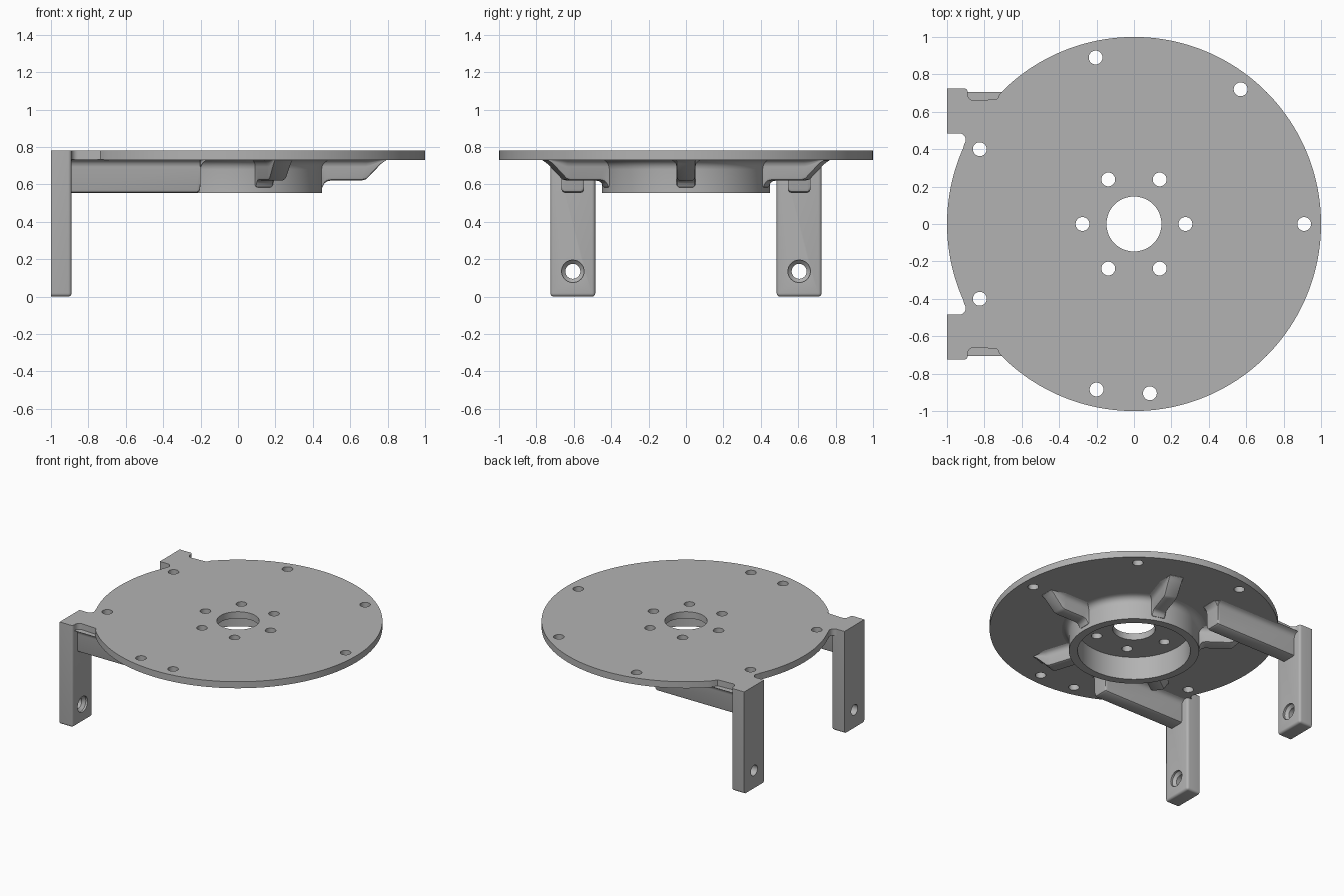
import bpy, bmesh, math
from mathutils import Matrix, Vector

cube = bpy.data.objects.get("Cube")
if cube:
    bpy.data.objects.remove(cube, do_unlink=True)

TOP, UNDER, RIM = 0.78, 0.73, 0.555   # plate top, plate underside, hub rim

grey = bpy.data.materials.new("plain grey")
grey.use_nodes = True
grey.diffuse_color = (0.45, 0.45, 0.45, 1)
grey.node_tree.nodes["Principled BSDF"].inputs["Base Color"].default_value = (0.45, 0.45, 0.45, 1)


def finish(name, bm, matrix=Matrix()):
    bmesh.ops.recalc_face_normals(bm, faces=bm.faces)
    bm.transform(matrix)
    mesh = bpy.data.meshes.new(name)
    bm.to_mesh(mesh)
    bm.free()
    mesh.materials.append(grey)
    obj = bpy.data.objects.new(name, mesh)
    bpy.context.collection.objects.link(obj)
    return obj


def smooth(obj):
    bpy.ops.object.select_all(action='DESELECT')
    obj.select_set(True)
    bpy.context.view_layer.objects.active = obj
    bpy.ops.object.shade_smooth_by_angle(angle=math.radians(35))


def cut(obj, cutter):
    mod = obj.modifiers.new("holes", 'BOOLEAN')
    mod.operation, mod.solver, mod.object = 'DIFFERENCE', 'EXACT', cutter
    bpy.context.view_layer.objects.active = obj
    bpy.ops.object.modifier_apply(modifier=mod.name)
    bpy.data.objects.remove(cutter, do_unlink=True)


def loft(bm, loops, closed=False):
    """Skin a list of point loops; cap the ends unless closed."""
    rings = [[bm.verts.new(p) for p in loop] for loop in loops]
    n = len(rings[0])
    pairs = list(zip(rings, rings[1:] + rings[:1] if closed else rings[1:]))
    for a, b in pairs:
        for i in range(n):
            j = (i + 1) % n
            bm.faces.new((a[i], a[j], b[j], b[i]))
    if not closed:
        bm.faces.new(rings[0])
        bm.faces.new(rings[-1])


def circle(r, z, x=0, y=0, n=48):
    return [(x + r * math.cos(math.tau * i / n), y + r * math.sin(math.tau * i / n), z)
            for i in range(n)]


def arc(cx, cy, r, start, end, n):
    angles = [math.radians(start + (end - start) * i / n) for i in range(n + 1)]
    return [(cx + r * math.cos(a), cy + r * math.sin(a)) for a in angles]


# Round plate with two tabs reaching into the legs
tab = [(-0.735, 0.667)]
tab += arc(-0.855, 0.695, 0.035, 270, 180, 5)
tab += [(-0.895, 0.71), (-0.93, 0.715), (-0.93, 0.485)]
tab += arc(-0.935, 0.45, 0.035, 85, -40, 7)
outline = arc(0, 0, 1, -136, 136, 140) + [(-0.728, 0.675)] + tab
outline += arc(0, 0, 1, 156, 204, 26)
outline += [(x, -y) for x, y in reversed(tab)] + [(-0.728, -0.675)]
bm = bmesh.new()
loft(bm, [[(x, y, z) for x, y in outline] for z in (UNDER, TOP)])
plate = finish("plate", bm)

# Centre bore, bolt circle and rim holes
holes = [(0.275 * math.cos(k * math.pi / 3), 0.275 * math.sin(k * math.pi / 3)) for k in range(6)]
holes += [(-0.205, 0.89), (0.57, 0.72), (0.91, 0), (0.085, -0.905),
          (-0.2, -0.885), (-0.825, 0.4), (-0.825, -0.4)]
bm = bmesh.new()
loft(bm, [circle(0.147, z, n=72) for z in (0.6, 0.9)])
for x, y in holes:
    loft(bm, [circle(0.037, z, x, y, 32) for z in (0.6, 0.9)])
cut(plate, finish("hole_cutter", bm))
smooth(plate)

# Hub ring with a fillet into the plate
profile = [(0.39, UNDER + 0.005), (0.39, RIM), (0.45, RIM), (0.45, 0.68)]
profile += [(x, z) for x, z in arc(0.5, 0.68, 0.05, 162, 90, 4)]
profile += [(0.5, UNDER + 0.005)]
bm = bmesh.new()
loft(bm, [circle(r, z, n=96) for r, z in profile], closed=True)
smooth(finish("hub_ring", bm))


def rib(name, half, stations, matrix):
    """Bar under the plate; stations give distance along it and its lowest z."""
    root = UNDER + 0.004
    loops = []
    for along, low in stations:
        d = root - low
        c = min(0.016, d * 0.3)
        f = min(0.04, d * 0.5)
        side = [(half + f, root), (half + f * 0.45, root - f * 0.2),
                (half + f * 0.12, root - f * 0.55), (half, root - f),
                (half, low + c), (half - c * 0.3, low + c * 0.3), (half - c, low)]
        loops.append([(along, u, z) for u, z in side] +
                     [(along, -u, z) for u, z in reversed(side)])
    bm = bmesh.new()
    loft(bm, loops)
    smooth(finish(name, bm, matrix))


# Five radial ribs with sloping outer ends
rib_path = [(0.43, 0.575), (0.452, 0.585), (0.462, 0.605), (0.475, 0.616), (0.495, 0.62),
            (0.66, 0.62), (0.685, 0.627), (0.765, 0.71), (0.79, 0.728)]
for k in range(5):
    rib("radial_rib_%d" % (k + 1), 0.05, rib_path, Matrix.Rotation(k * math.tau / 5, 4, 'Z'))

# Straight arms and legs on both sides
arm_path = [(0.17, 0.728), (0.187, 0.715), (0.2, 0.69), (0.202, 0.575),
            (0.207, 0.562), (0.22, RIM), (0.91, RIM)]
for side, word in ((1, "left"), (-1, "right")):
    y = 0.605 * side
    rib(word + "_arm", 0.06, arm_path,
        Matrix.Translation((0, y, 0)) @ Matrix.Rotation(math.pi, 4, 'Z'))

    bm = bmesh.new()
    bmesh.ops.create_cube(bm, size=1)
    bmesh.ops.scale(bm, vec=(0.11, 0.24, TOP), verts=bm.verts)
    bmesh.ops.translate(bm, vec=(-0.945, y, TOP / 2), verts=bm.verts)
    rounded = []
    for e in bm.edges:
        mid = (e.verts[0].co + e.verts[1].co) / 2
        if mid.x > -0.98 and mid.z < TOP - 0.01:
            rounded.append(e)
    bmesh.ops.bevel(bm, geom=rounded, offset=0.018, segments=4, profile=0.5, affect='EDGES')
    leg = finish(word + "_leg", bm)

    # Countersunk screw hole through the leg
    bm = bmesh.new()
    loft(bm, [circle(r, z, n=40) for r, z in
              ((0.04, -0.1), (0.04, 0.02), (0.06, 0.04), (0.06, 0.1))])
    cut(leg, finish("screw_cutter", bm,
                    Matrix.Translation((-0.945, y, 0.135)) @ Matrix.Rotation(math.pi / 2, 4, 'Y')))
    smooth(leg)
